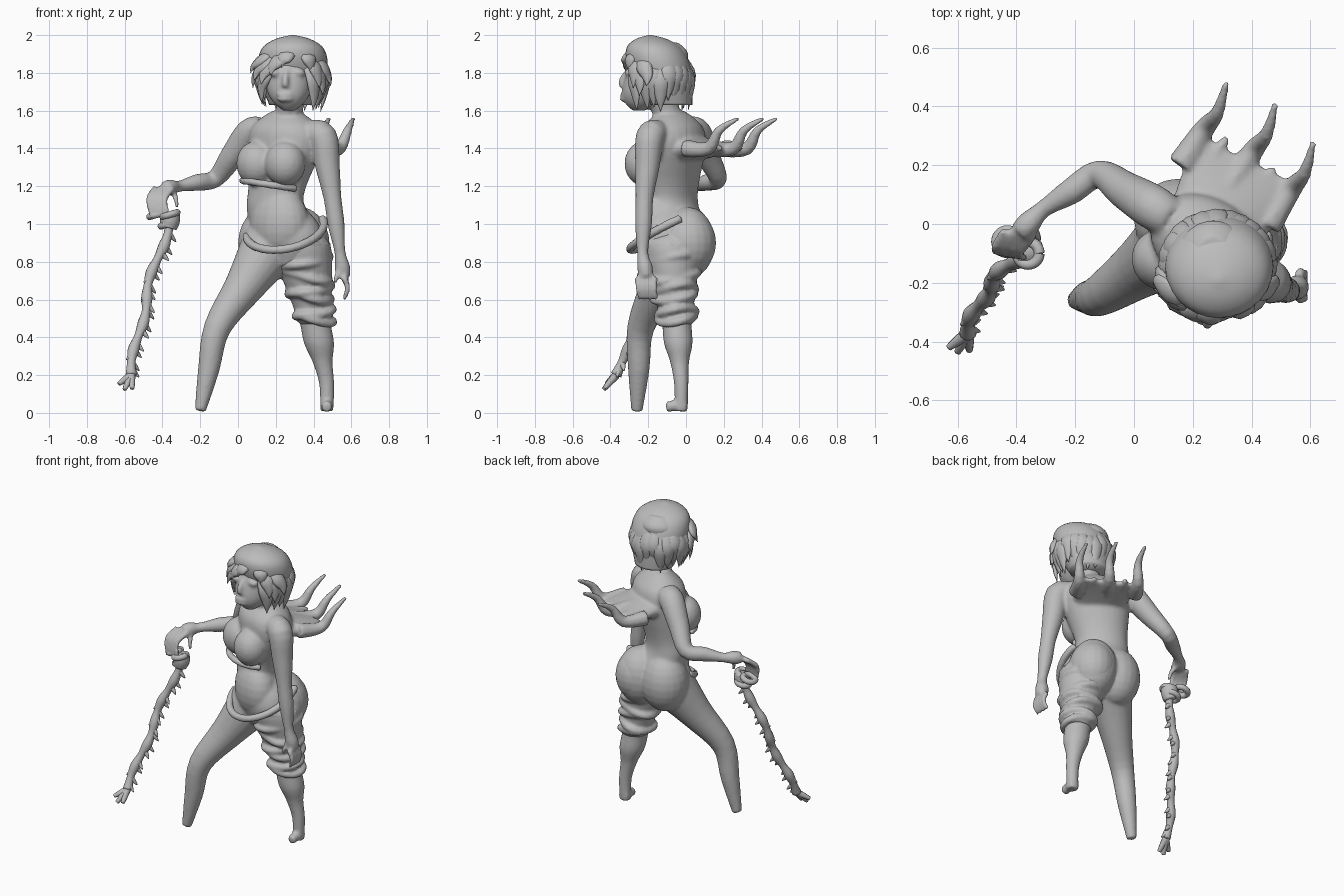
import bpy, bmesh, math, random
from mathutils import Vector as V, Matrix

random.seed(4)
if "Cube" in bpy.data.objects:
    bpy.data.objects.remove(bpy.data.objects["Cube"])

grey = bpy.data.materials.new("clay_grey")
grey.use_nodes = True
clay = (0.5, 0.5, 0.5, 1)
grey.diffuse_color = clay
grey.node_tree.nodes["Principled BSDF"].inputs["Base Color"].default_value = clay


def smooth_path(stations, steps=4):
    """Catmull-Rom through (centre, width, depth) stations."""
    rows = [V((*centre, width, depth)) for centre, width, depth in stations]
    rows = [rows[0], *rows, rows[-1]]
    path = []
    for a, b, c, d in zip(rows, rows[1:], rows[2:], rows[3:]):
        for step in range(steps):
            t = step / steps
            path.append(b + (c - a) * t / 2 + (a - b * 2.5 + c * 2 - d / 2) * t ** 2
                        + (b * 3 - a - c * 3 + d) * t ** 3 / 2)
    return path + [rows[-1]]


def loft(bm, stations, level=False, side=V((1, 0, 0)), sides=16):
    """Elliptical rings along a path, either level or square to the path."""
    path = smooth_path(stations)
    centres = [V(row[:3]) for row in path]
    last = len(path) - 1
    rings = []
    for i, (row, centre) in enumerate(zip(path, centres)):
        along = V((0, 0, 1))
        if not level:
            along = (centres[min(i + 1, last)] - centres[max(i - 1, 0)]).normalized()
        side = (side - along * side.dot(along)).normalized()
        width, depth = side * max(row[3], 0.002), along.cross(side) * max(row[4], 0.002)
        angles = [k * math.tau / sides for k in range(sides)]
        rings.append([bm.verts.new(centre + width * math.cos(a) + depth * math.sin(a)) for a in angles])
    for lower, upper in zip(rings, rings[1:]):
        for k in range(sides):
            nxt = (k + 1) % sides
            bm.faces.new((lower[k], lower[nxt], upper[nxt], upper[k]))
    bm.faces.new(rings[0])
    bm.faces.new(rings[-1])


def tube(bm, points, radii, sides=12):
    loft(bm, [(V(point), r, r) for point, r in zip(points, radii)], sides=sides)


def taper(bm, points, thick, thin):
    """Tube that thins evenly from its first point to its last."""
    count = len(points) - 1
    tube(bm, points, [thick + (thin - thick) * i / count for i in range(count + 1)], sides=8)


def stack(bm, axis, depth, profile, side=V((1, 0, 0))):
    """Level ellipses of (height, half width) whose centres follow axis(height)."""
    loft(bm, [(axis(z), width, width * depth) for z, width in profile], True, side, sides=28)


def ball(bm, centre, radii, turn=0):
    place = Matrix.Translation(centre) @ Matrix.Rotation(turn, 4, "Z") @ Matrix.Diagonal((*radii, 1))
    bmesh.ops.create_uvsphere(bm, u_segments=20, v_segments=12, radius=1, matrix=place)


def roll(bm, centre, reach, thick, slope, start=0, sweep=math.tau, wobble=0.0):
    """Rounded hem around a centre, tilted by slope in x and y."""
    points = []
    for i in range(17):
        a = start + sweep * i / 16
        out = V((math.cos(a), math.sin(a), 0)) * (reach + wobble * math.sin(3 * a + centre.z * 40))
        points.append(centre + out + V((0, 0, out.dot(slope) + wobble * math.sin(2 * a))))
    tube(bm, points, [thick] * len(points))


def finish(name, bm, fuse=True, passes=3):
    bmesh.ops.recalc_face_normals(bm, faces=bm.faces)
    mesh = bpy.data.meshes.new(name)
    bm.to_mesh(mesh)
    bm.free()
    mesh.materials.append(grey)
    mesh.polygons.foreach_set("use_smooth", [True] * len(mesh.polygons))
    part = bpy.data.objects.new(name, mesh)
    bpy.context.collection.objects.link(part)
    if fuse:
        remesh = part.modifiers.new("fuse", "REMESH")
        remesh.mode, remesh.voxel_size, remesh.use_smooth_shade = "VOXEL", 0.01, True
        soften = part.modifiers.new("soften", "SMOOTH")
        soften.factor, soften.iterations = 0.5, passes


def arm(bm, chest, shoulder, elbow, wrist, knuckles, spread, bend, tip, thumb):
    """Arm from chest to knuckles, with four bent fingers and a thumb."""
    joints = [chest, shoulder, shoulder.lerp(elbow, 0.5), elbow, elbow.lerp(wrist, 0.5), wrist,
              wrist.lerp(knuckles, 0.6), knuckles]
    tube(bm, joints, [.07, .077, .065, .048, .045, .03, .042, .036], sides=16)
    for finger in range(4):
        root = knuckles + spread * (finger - 1.5)
        taper(bm, [root, root + bend, root + bend + tip], 0.019, 0.011)
    root = wrist.lerp(knuckles, 0.5)
    taper(bm, [root, root + thumb, root + thumb + tip / 2], 0.02, 0.011)


# The torso twists so that its shoulder line runs back towards the right hand
twist = math.radians(-33)
across = V((math.cos(twist), math.sin(twist), 0))
forward = V((across.y, -across.x, 0))
chest = V((.24, -.07, 1.4))


def spine_axis(z):
    return V((.25 - .06 * math.exp(-(z * 10 - 11.4) ** 2), chest.y, z))


def leg_axis(z):
    drop = min(1, (.9 - z) / .75)
    return V((.33 + .14 * drop, .055 * drop - .08, z))


bm = bmesh.new()
stack(bm, spine_axis, 0.74, [(.78, .15), (.9, .21), (1, .2), (1.1, .165), (1.2, .165),
                             (1.4, .21), (1.5, .2), (1.56, .14), (1.6, .07)], across)
for shift in (-0.09, 0.09):
    ball(bm, chest + across * shift + forward * 0.12 - V((0, 0, .08)), (.11, .105, .12), twist)
    ball(bm, V((.24 + shift, .01, .9)), (.15, .145, .19))
ball(bm, V((.22, -.12, 1)), (.17, .125, .19), twist)

# Neck, head and simple features
tube(bm, [(.26, -.07, 1.5), (.27, -.1, 1.58), (.28, -.14, 1.7)], [.11, .075, .08])
stack(bm, lambda z: V((.27, -.19 + .4 * (z - 1.75), z)), 1.1,
      [(1.6, .03), (1.64, .08), (1.7, .115), (1.8, .135), (1.9, .13), (1.96, .06)])
taper(bm, [(.255, -.31, 1.81), (.25, -.34, 1.76), (.25, -.335, 1.73)], 0.014, 0.022)
for lip in (1.66, 1.685):
    ball(bm, V((.25, -.325, lip)), (.045, .025, .014))
for eye in (-0.06, 0.06):
    ball(bm, V((.26 + eye, -.3, 1.8)), (.036, .024, .022))

# Arms: the right reaches out and back, the left hangs
arm(bm, chest=V((.12, .02, 1.5)), shoulder=V((.06, .06, 1.48)), elbow=V((-.12, .17, 1.24)),
    wrist=V((-.31, .05, 1.2)), knuckles=V((-.39, -.03, 1.19)), spread=V((.03, -.005, 0)),
    bend=V((-.04, -.06, -.06)), tip=V((.02, -.02, -.1)), thumb=V((.02, -.05, -.06)))
arm(bm, chest=V((.38, -.15, 1.48)), shoulder=V((.45, -.19, 1.46)), elbow=V((.5, -.22, 1.14)),
    wrist=V((.54, -.23, .85)), knuckles=V((.56, -.21, .72)), spread=V((0, .029, 0)),
    bend=V((.02, 0, -.06)), tip=V((-.02, .01, -.06)), thumb=V((-.03, -.03, -.07)))

# Right leg, stepping out to a blunt end; left leg with a small foot
hip, knee, toe = V((.17, -.05, .88)), V((-.11, -.24, .45)), V((-.2, -.26, .01))
tube(bm, [hip, hip.lerp(knee, 0.5), knee, knee.lerp(toe, 0.5), toe], [.16, .105, .072, .057, .03], sides=20)
stack(bm, leg_axis, 0.95, [(.9, .16), (.7, .13), (.5, .085), (.37, .08), (.27, .053), (.15, .04), (.01, .036)])
heel = V((.47, 0, .04))
taper(bm, [heel, heel + V((0, -.05, 0)), heel + V((0, -.105, -.01))], 0.037, 0.028)

# Webbed fin behind the shoulders, ending in three curved spikes
fin_root, fin_edge = chest - forward * 0.03, chest - forward * 0.32 - across * 0.035
loft(bm, [(fin_root.lerp(fin_edge, t), .16 + .04 * t, .125 - .11 * t ** 0.7) for t in (0, .3, .6, 1)],
     side=across, sides=24)
rise = V((.075, .16, .16))
for shift, reach in ((-.18, .01), (0, .04), (.18, 0)):
    base = fin_edge + across * shift - forward * reach
    root = base + forward * 0.15
    taper(bm, [root, base, base + V((rise.x * .6, rise.y * .35, rise.z * .6)), base + rise], 0.05, 0.012)
for shift in (-0.1, 0.09):
    bump = fin_edge + across * shift
    taper(bm, [bump + forward * 0.1, bump, bump - forward * 0.03], 0.03, 0.01)
finish("body", bm, passes=6)

# Trousers bunched in rolls on the left leg and drawn over the hip behind
bm = bmesh.new()
stack(bm, leg_axis, 0.95, [(.96, .1), (.9, .155), (.8, .15), (.7, .13), (.58, .105), (.47, .088)])
ball(bm, V((.345, .01, .9)), (.14, .15, .17))
for i, z in enumerate((.8, .73, .65, .62, .53, .5)):
    roll(bm, leg_axis(z), .13 * z + .028, 0.023, V((.2 * (-1) ** i, .1, 0)), wobble=0.007)
finish("bunched_trouser_leg", bm)

# Waistband low across the belly, and the band under the bust
bm = bmesh.new()
roll(bm, V((.25, -.09, .97)), 0.205, 0.023, V((.15, .5, 0)), start=math.pi, sweep=math.pi * 1.1)
finish("waistband", bm)
bm = bmesh.new()
roll(bm, V((.19, -.08, 1.205)), 0.165, 0.02, V((-.15, 0, 0)), start=math.pi, sweep=math.pi * 0.75)
finish("bust_band", bm)

# Hair cap with pointed locks hanging all round and bangs swept from a parting
bm = bmesh.new()
stack(bm, lambda z: V((.29, -.13 - .3 * (z - 1.8), z)), 0.9,
      [(1.63, .125), (1.7, .15), (1.8, .18), (1.88, .182), (1.94, .155), (1.98, .09), (2, .01)])


def lock(angle, tip_height, flare, root_angle):
    """Flat strand from the crown over the cap to a pointed tip."""
    def point(turn, reach, z):
        return V((.285 + reach * math.cos(turn), -.14 + .93 * reach * math.sin(turn), z))
    middle = (angle + root_angle) / 2
    drop = 1.95 - tip_height
    loft(bm, [(point(root_angle, 0.08, 1.95), .02, .01),
              (point(middle, 0.178, 1.95 - drop * .45), .045, .02),
              (point(angle, (flare + 0.19) / 2, 1.95 - drop * .75), .032, .016),
              (point(angle, flare, tip_height), 0, 0)],
         side=V((-math.sin(middle), math.cos(middle), 0)), sides=8)


for i in range(17):
    turn = math.radians(15 * i - 28)
    lock(turn, random.uniform(1.59, 1.66), random.uniform(.14, .17), turn)
parting = math.radians(290)
for degrees, tip_height, flare in ((225, 1.74, .23), (210, 1.76, .23), (240, 1.79, .22), (198, 1.8, .23),
                                   (190, 1.72, .21), (210, 1.64, .18), (255, 1.83, .21), (314, 1.72, .21),
                                   (300, 1.81, .2), (340, 1.73, .22), (325, 1.68, .2), (311, 1.6, .17)):
    tip_angle = math.radians(degrees)
    lock(tip_angle, tip_height, flare, tip_angle + (parting - tip_angle) * 0.4)
finish("hair", bm, fuse=False)

# Bony whip: swaying spine, thorns, forked end and a ringed cuff
bm = bmesh.new()
grip, fork = V((-.36, -.09, 1.02)), V((-.565, -.37, .2))


def whip(t):
    sway = V((-.02, .03, 0)) * math.sin(math.pi * t) + V((.014, 0, 0)) * math.sin(math.tau * 2 * t)
    return grip.lerp(fork, t) + sway


tube(bm, [whip(i / 12) for i in range(13)], [.026 + .004 * (-1) ** i for i in range(13)])
for i in range(2, 24):
    thorn = V((-.03, -.02, -.02)) if i % 3 == 0 else V((.042, .012 * (-1) ** i, -.045))
    root = whip(i / 24)
    taper(bm, [root, root + thorn * 0.6, root + thorn], 0.02, 0.003)
for prong in (V((-.065, -.05, -.045)), V((-.035, -.065, -.075)), V((.005, -.06, -.07))):
    taper(bm, [fork, fork + prong * 0.6, fork + prong], 0.022, 0.012)
tube(bm, [grip + V((0, 0, .04)), grip, grip - V((.01, 0, .04))], [.05, .053, .045])
for link in (V((-.07, .03, .03)), V((0, -.01, .03)), V((-.01, .01, -.02))):
    roll(bm, grip + link, 0.038, 0.018, V((.3, 0, 0)))
finish("bony_whip", bm, fuse=False)
